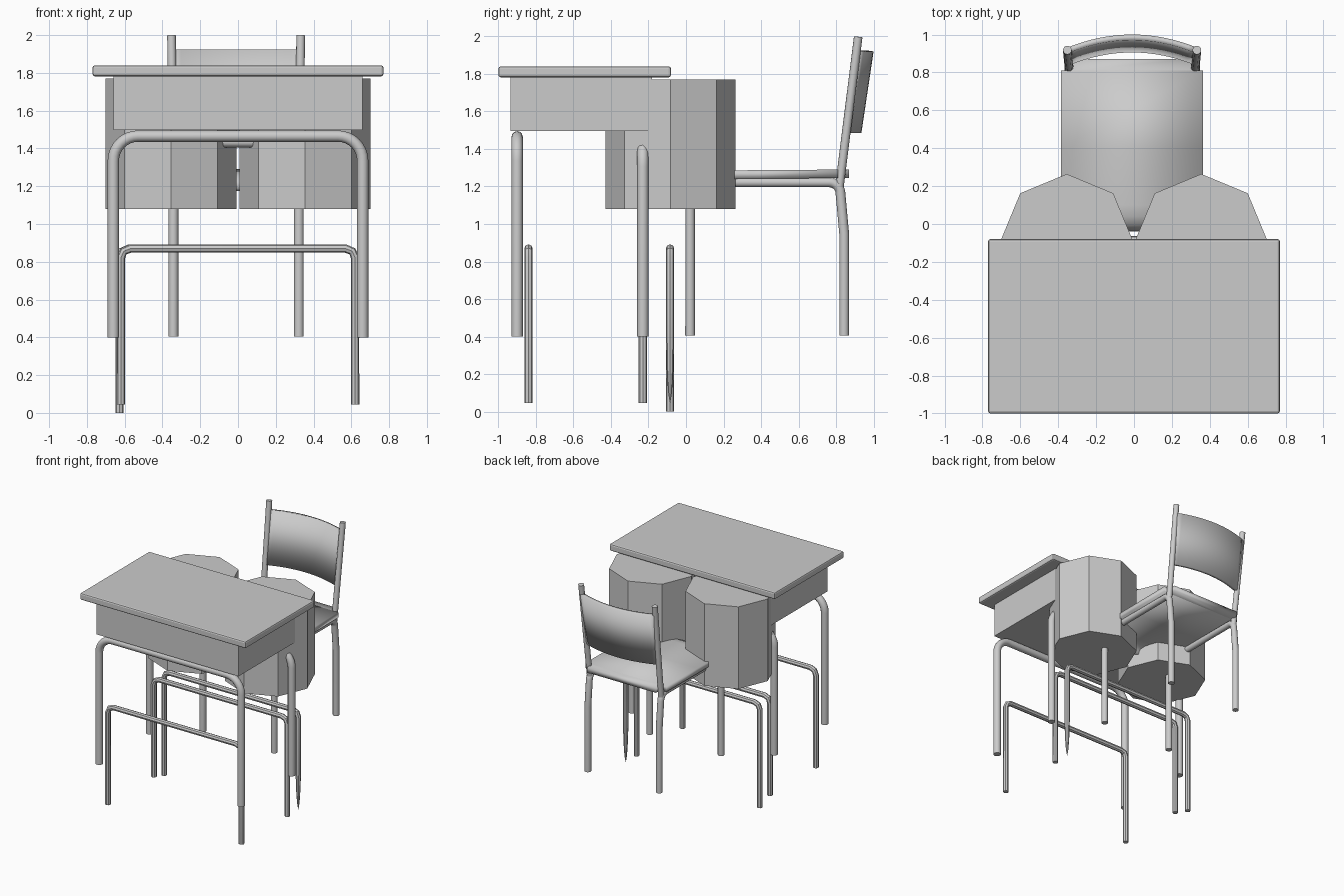
import bpy, bmesh, math
from mathutils import Vector

if "Cube" in bpy.data.objects:
    bpy.data.objects.remove(bpy.data.objects["Cube"])


def link(name, data):
    ob = bpy.data.objects.new(name, data)
    bpy.context.collection.objects.link(ob)
    return ob


def smooth(ob, angle=35):
    bpy.ops.object.select_all(action='DESELECT')
    bpy.context.view_layer.objects.active = ob
    ob.select_set(True)
    bpy.ops.object.shade_smooth_by_angle(angle=math.radians(angle))


def box(name, lo, hi, bevel=0):
    lo, hi = Vector(lo), Vector(hi)
    bm = bmesh.new()
    bmesh.ops.create_cube(bm, size=1)
    for v in bm.verts:
        v.co = (lo + hi) / 2 + v.co * (hi - lo)
    me = bpy.data.meshes.new(name)
    bm.to_mesh(me)
    bm.free()
    ob = link(name, me)
    if bevel:
        mod = ob.modifiers.new("bevel", 'BEVEL')
        mod.width, mod.segments = bevel, 2


def sheet(name, rows, thickness):
    n = len(rows[0])
    verts = [p for r in rows for p in r]
    faces = [(i * n + j, i * n + j + 1, (i + 1) * n + j + 1, (i + 1) * n + j)
             for i in range(len(rows) - 1) for j in range(n - 1)]
    me = bpy.data.meshes.new(name)
    me.from_pydata(verts, [], faces)
    ob = link(name, me)
    mod = ob.modifiers.new("thickness", 'SOLIDIFY')
    mod.thickness, mod.offset = thickness, -1
    smooth(ob)


def fillet(pts, r, seg):
    pts = [Vector(p) for p in pts]
    out = [pts[0]]
    for a, b, c in zip(pts, pts[1:], pts[2:]):
        u, v = (a - b).normalized(), (c - b).normalized()
        half = u.angle(v) / 2
        if half > 1.5:
            out.append(b)
            continue
        centre = b + (u + v).normalized() * r / math.sin(half)
        d = r / math.tan(half)
        s, e = b + u * d - centre, b + v * d - centre
        out += [centre + s.slerp(e, k / seg) * r / s.slerp(e, k / seg).length
                for k in range(seg + 1)]
    return out + [pts[-1]]


def tube(name, pts, radius, bend=0.1, seg=8, res=4, taper=()):
    path = fillet(pts, bend, seg)
    cu = bpy.data.curves.new(name, 'CURVE')
    cu.dimensions = '3D'
    cu.bevel_depth, cu.bevel_resolution, cu.use_fill_caps = radius, res, True
    sp = cu.splines.new('POLY')
    sp.points.add(len(path) - 1)
    for i, p in enumerate(path):
        sp.points[i].co = (*p, 1)
        sp.points[i].radius = taper[i] if i < len(taper) else 1
    ob = link(name, cu)
    bpy.ops.object.select_all(action='DESELECT')
    bpy.context.view_layer.objects.active = ob
    ob.select_set(True)
    bpy.ops.object.convert(target='MESH')
    smooth(bpy.context.object)


def u_frame(name, y, x, bottom, top, radius, bend, **kw):
    tube(name, [(x, y, bottom), (x, y, top), (-x, y, top), (-x, y, bottom)],
         radius, bend, **kw)


# Desk top and storage box
box("desk_top", (-0.77, -1, 1.782), (0.77, -0.08, 1.84), 0.012)
box("desk_box", (-0.66, -0.935, 1.497), (0.66, -0.18, 1.785))

# Thick upper leg frames
u_frame("front_upper_frame", -0.9, 0.66, 0.4, 1.465, 0.03, 0.13)
u_frame("rear_upper_frame", -0.23, 0.66, 0.4, 1.435, 0.03, 0.13)

# Thin lower leg frames
thin = dict(seg=2, res=2)
u_frame("front_lower_frame", -0.84, 0.62, 0.045, 0.87, 0.022, 0.05, **thin)
u_frame("rear_lower_frame", -0.23, 0.62, 0.045, 0.87, 0.022, 0.05, **thin)

# Rearmost bar, with one leg tapering to a point
x, y = 0.62, -0.085
tube("foot_bar", [(x, y, 0.045), (x, y, 0.1), (x, y, 0.22), (x, y, 0.4), (x, y, 0.87),
                  (-0.627, y, 0.87), (-0.627, y, 0)],
     0.022, 0.05, taper=(0.05, 0.45, 0.8, 1), **thin)

# Two eight-sided drums under the desk
for side, sx in (("left", -1), ("right", 1)):
    bpy.ops.mesh.primitive_cylinder_add(vertices=8, radius=0.347, depth=0.69,
                                        location=(sx * 0.355, -0.083, 1.425))
    bpy.context.object.name = side + "_drum"

# Chair frame: bent leg loops and leaning back posts
CX = -0.01
for side, sx in (("left", -1), ("right", 1)):
    x = CX + sx * 0.332
    tube(side + "_chair_legs",
         [(x, 0.022, 0.405), (x, 0.022, 1.222), (x, 0.818, 1.222),
          (x, 0.843, 0.95), (x, 0.843, 0.405)], 0.026, 0.06)
    tube(side + "_back_post", [(x, 0.818, 1.2), (CX + sx * 0.342, 0.918, 1.998)], 0.023)

# Seat with rolled front edge and notched rear corners
profile = [(-0.04, 1.185, 0.375), (-0.03, 1.225, 0.375), (-0.005, 1.256, 0.375),
           (0.04, 1.277, 0.375), (0.1, 1.285, 0.375), (0.4, 1.287, 0.375),
           (0.81, 1.29, 0.375), (0.811, 1.29, 0.32), (0.87, 1.29, 0.32)]
sheet("seat", [[(CX - w, y, z), (CX + w, y, z)] for y, z, w in profile], 0.045)

# Curved backrest
rows = []
for i in range(17):
    u = i / 8 - 1
    x, bow = CX + 0.345 * u, 0.07 * u * u
    rows.append([(x, 0.935 - bow, 1.485), (x, 1.0 - bow, 1.92)])
sheet("backrest", rows, 0.03)
